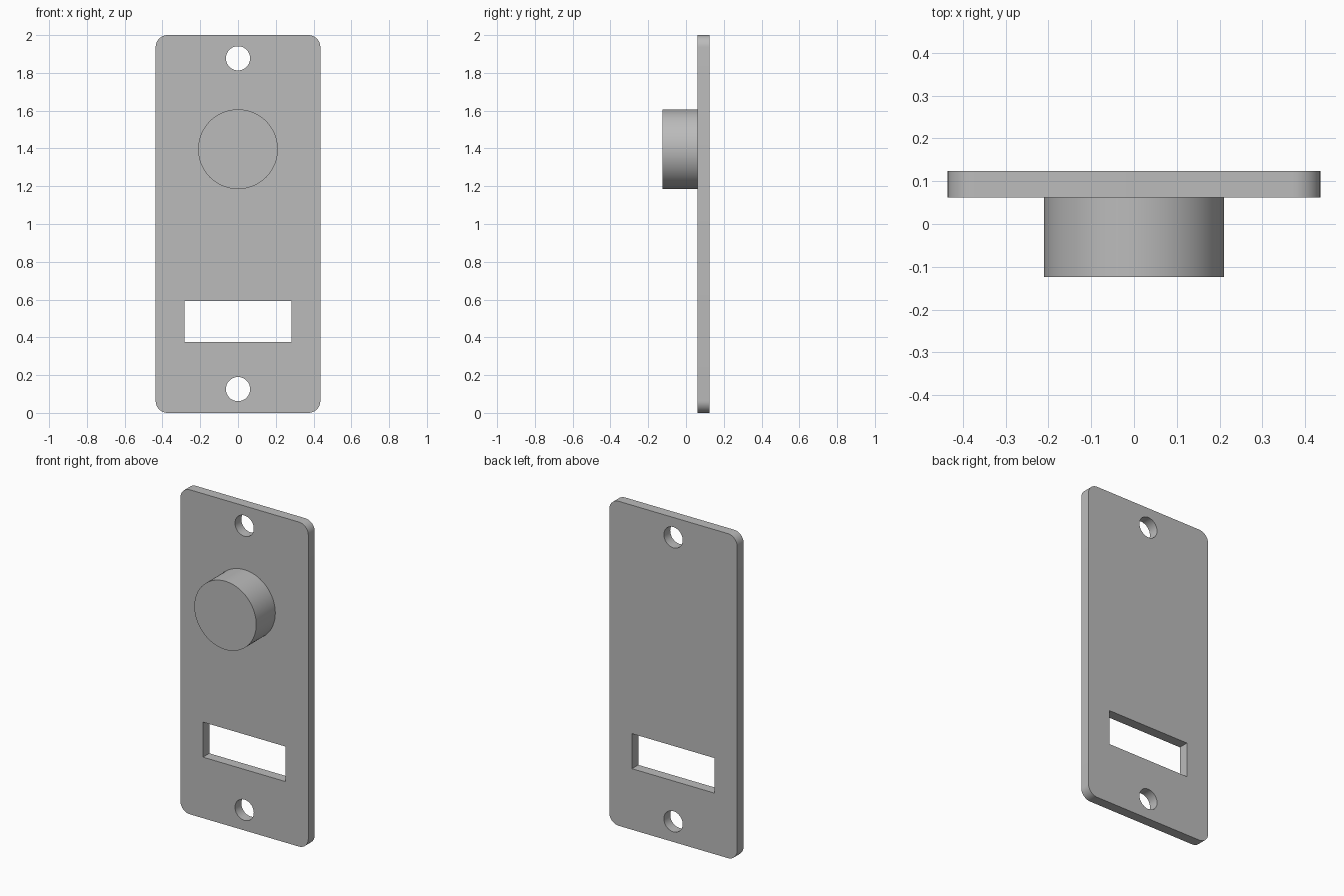
import bpy
import bmesh
from math import sin, cos, pi, radians
from mathutils import Matrix

cube = bpy.data.objects.get("Cube")
if cube:
    bpy.data.objects.remove(cube, do_unlink=True)

# Overall sizes
HALF_WIDTH, HEIGHT, CORNER = 0.436, 2.0, 0.064
BACK, PLATE_FRONT, KNOB_FRONT = 0.124, 0.062, -0.124

grey = bpy.data.materials.new("plain grey")
grey.use_nodes = True
colour = (0.5, 0.5, 0.5, 1)
grey.diffuse_color = colour
grey.node_tree.nodes["Principled BSDF"].inputs["Base Color"].default_value = colour


def arc(x, z, radius, start, end, steps):
    angles = [start + (end - start) * i / steps for i in range(steps + 1)]
    return [(x + radius * cos(a), z + radius * sin(a)) for a in angles]


def circle(x, z, radius, steps=48):
    return arc(x, z, radius, 0, 2 * pi, steps)[:-1]


def rounded_rectangle(x0, x1, z0, z1, r):
    corners = [(x1 - r, z1 - r), (x0 + r, z1 - r), (x0 + r, z0 + r), (x1 - r, z0 + r)]
    return [p for i, (x, z) in enumerate(corners)
            for p in arc(x, z, r, i * pi / 2, (i + 1) * pi / 2, 10)]


def extrude_outlines(name, outlines, front, back):
    """Fill the outlines (inner ones become holes) and extrude along y."""
    curve = bpy.data.curves.new(name, "CURVE")
    curve.dimensions = "2D"
    curve.fill_mode = "BOTH"
    curve.extrude = (back - front) / 2
    for points in outlines:
        spline = curve.splines.new("POLY")
        spline.points.add(len(points) - 1)
        for point, (x, z) in zip(spline.points, points):
            point.co = (x, z, 0, 1)
        spline.use_cyclic_u = True
    obj = bpy.data.objects.new(name, curve)
    bpy.context.collection.objects.link(obj)
    bpy.ops.object.select_all(action="DESELECT")
    obj.select_set(True)
    bpy.context.view_layer.objects.active = obj
    bpy.ops.object.convert(target="MESH")
    obj = bpy.context.object
    obj.name = name

    # Stand the shape upright and weld the caps to the sides
    bm = bmesh.new()
    bm.from_mesh(obj.data)
    bm.transform(Matrix.Translation((0, (front + back) / 2, 0))
                 @ Matrix.Rotation(pi / 2, 4, "X"))
    bmesh.ops.remove_doubles(bm, verts=bm.verts, dist=0.00001)
    bmesh.ops.recalc_face_normals(bm, faces=bm.faces)
    bm.to_mesh(obj.data)
    bm.free()
    obj.data.materials.clear()
    obj.data.materials.append(grey)
    bpy.ops.object.shade_smooth_by_angle(angle=radians(30))
    return obj


# Face plate with two screw holes and a rectangular slot
slot = [(-0.282, 0.376), (0.282, 0.376), (0.282, 0.592), (-0.282, 0.592)]
extrude_outlines("face_plate", [
    rounded_rectangle(-HALF_WIDTH, HALF_WIDTH, 0, HEIGHT, CORNER),
    circle(0, 1.877, 0.064),
    circle(0, 0.126, 0.064),
    slot,
], PLATE_FRONT, BACK)

# Round knob on the front
extrude_outlines("knob", [circle(0, 1.396, 0.211, 72)], KNOB_FRONT, PLATE_FRONT)
